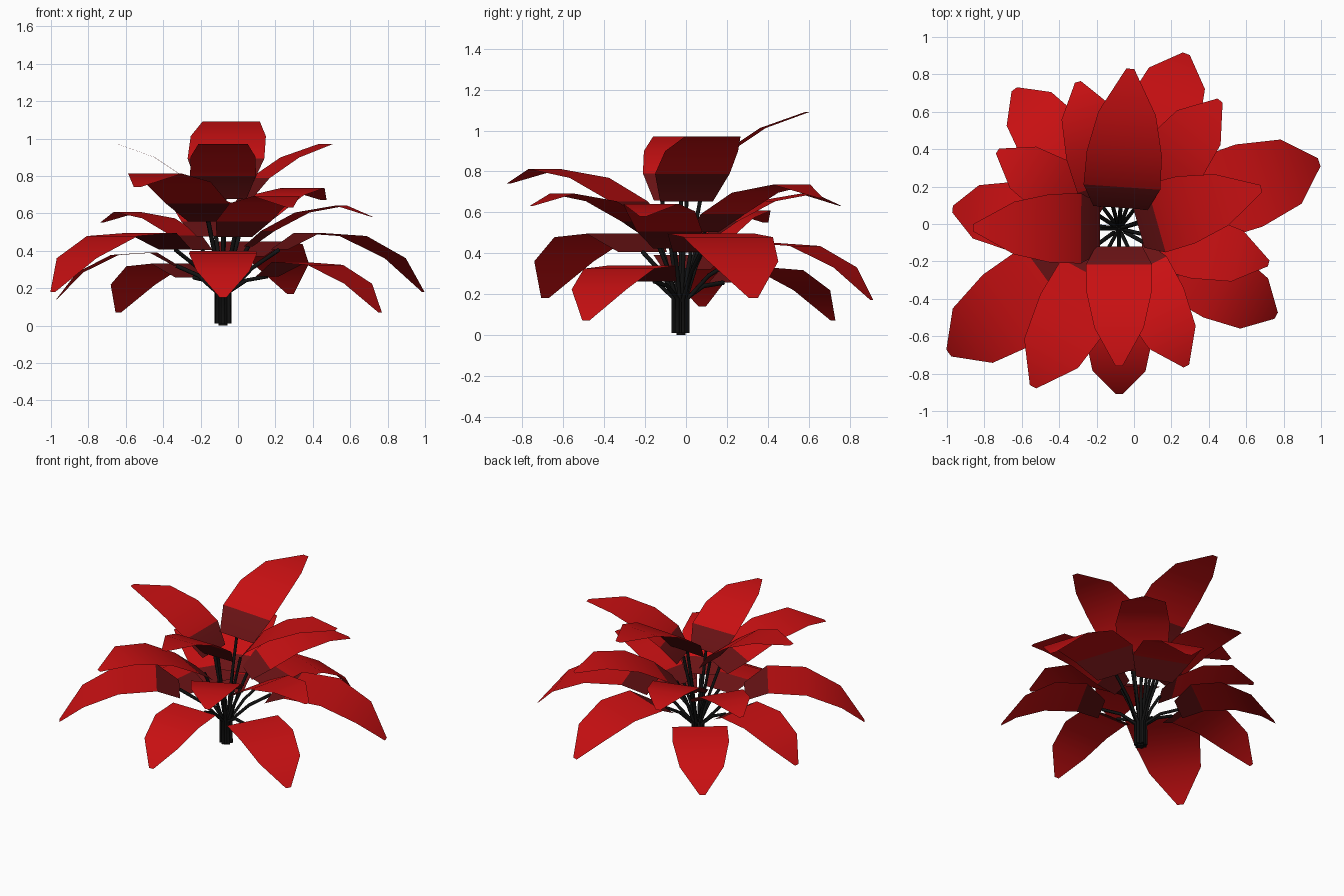
import bpy
import math
from mathutils import Vector

old = bpy.data.objects.get("Cube")
if old:
    bpy.data.objects.remove(old, do_unlink=True)


def make_material(name, rgb):
    mat = bpy.data.materials.new(name)
    mat.use_nodes = True
    colour = (*rgb, 1.0)
    mat.diffuse_color = colour
    mat.node_tree.nodes["Principled BSDF"].inputs["Base Color"].default_value = colour
    return mat


RED = make_material("petal red", (0.58, 0.005, 0.006))
DARK_RED = make_material("petal base dark red", (0.14, 0.006, 0.007))
BLACK = make_material("stem black", (0.006, 0.006, 0.006))

CENTRE = Vector((-0.08, -0.025, 0))

# Petal shapes per tier, base to tip: reach, height above tip, half width (all per unit length)
TIERS = {
    "upper": [(0.13, -0.40, 0.17), (0.26, -0.23, 0.24), (0.47, -0.09, 0.235),
              (0.72, 0.0, 0.18), (1.0, 0.0, 0.025)],
    "middle": [(0.17, -0.19, 0.13), (0.30, -0.09, 0.20), (0.53, 0.03, 0.21),
               (0.79, 0.075, 0.17), (1.0, 0.0, 0.02)],
    "lower": [(0.28, 0.20, 0.13), (0.42, 0.28, 0.20), (0.65, 0.265, 0.205),
              (0.86, 0.16, 0.16), (1.0, 0.0, 0.02)],
}

# Petal tips in each tier
TIPS = {
    "upper": [(-0.08, -0.76, 0.97), (0.68, 0.19, 0.97),
              (-0.02, 0.83, 1.09), (-0.86, -0.02, 0.97)],
    "middle": [(-0.54, -0.87, 0.74), (0.28, -0.76, 0.63), (0.72, -0.21, 0.58),
               (0.46, 0.66, 0.67), (-0.30, 0.76, 0.63), (-0.73, 0.39, 0.55)],
    "lower": [(-0.08, -0.91, 0.15), (0.76, -0.49, 0.07), (0.99, 0.33, 0.18),
              (0.28, 0.91, 0.17), (-0.64, 0.72, 0.07), (-0.97, 0.08, 0.14),
              (-0.99, -0.69, 0.18)],
}


def make_petal(name, tip, shape):
    """Arched strip of flat panels; returns the middle of its base edge."""
    out = Vector((tip[0], tip[1], 0)) - CENTRE
    length = out.length
    out.normalize()
    side = Vector((-out.y, out.x, 0))
    verts = []
    for reach, rise, half in shape:
        mid = CENTRE + out * reach * length
        mid.z = tip[2] + rise * length
        verts += [mid - side * half * length, mid + side * half * length]
    faces = [(2 * i, 2 * i + 2, 2 * i + 3, 2 * i + 1) for i in range(len(shape) - 1)]
    mesh = bpy.data.meshes.new(name)
    mesh.from_pydata(verts, [], faces)
    mesh.materials.append(RED)
    mesh.materials.append(DARK_RED)
    mesh.polygons[0].material_index = 1
    obj = bpy.data.objects.new(name, mesh)
    bpy.context.collection.objects.link(obj)
    bpy.ops.object.select_all(action="DESELECT")
    obj.select_set(True)
    bpy.context.view_layer.objects.active = obj
    bpy.ops.object.shade_smooth_by_angle(angle=math.radians(30))
    return (verts[0] + verts[1]) / 2


def make_stem(name, points, radius):
    """Thin tube through the given points."""
    curve = bpy.data.curves.new(name, "CURVE")
    curve.dimensions = "3D"
    curve.bevel_depth = radius
    curve.bevel_resolution = 1
    curve.use_fill_caps = True
    spline = curve.splines.new("POLY")
    spline.points.add(len(points) - 1)
    for p, co in zip(spline.points, points):
        p.co = (*co, 1)
    curve.materials.append(BLACK)
    obj = bpy.data.objects.new(name, curve)
    bpy.context.collection.objects.link(obj)


# Petals, each with a stem running down into the central bundle
for tier, tips in TIPS.items():
    spread = {"upper": 0.012, "middle": 0.026, "lower": 0.036}[tier]
    for i, tip in enumerate(tips, 1):
        base = make_petal(f"{tier}_petal_{i}", tip, TIERS[tier])
        out = (base - CENTRE).to_2d().normalized().to_3d()
        foot = CENTRE + out * spread
        foot.z = 0.01
        neck = foot + Vector((0, 0, 0.17))
        bend = neck.lerp(base, 0.45) + Vector((0, 0, 0.025))
        make_stem(f"{tier}_stem_{i}", [foot, neck, bend, base], 0.011)

# Core of the stem bundle
make_stem("stem_core", [CENTRE, CENTRE + Vector((0, 0, 0.2))], 0.025)
